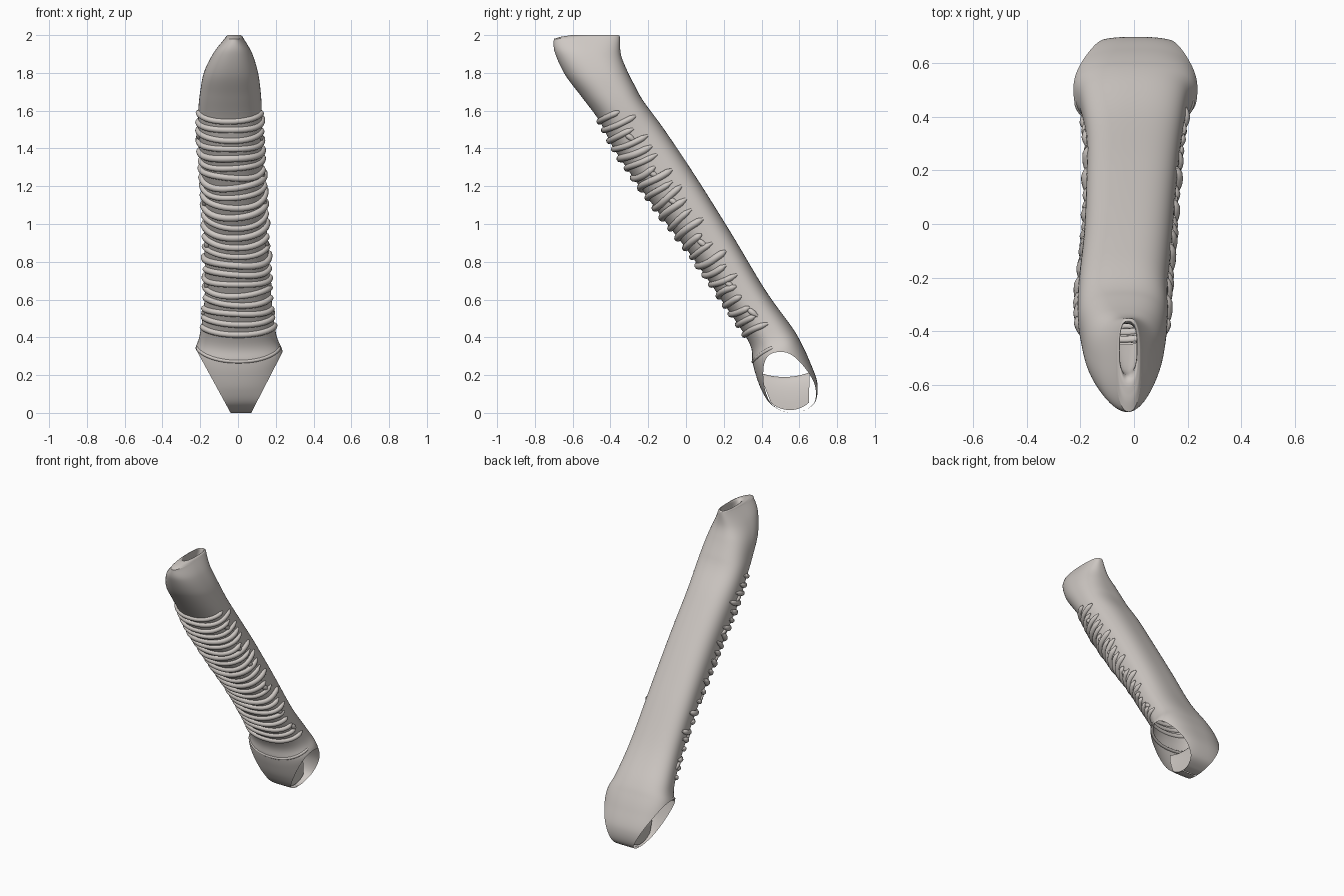
import bpy, bmesh, math, random
from mathutils import Vector

random.seed(4)
if "Cube" in bpy.data.objects:
    bpy.data.objects.remove(bpy.data.objects["Cube"])

tissue = bpy.data.materials.new("warm_grey_tissue")
colour = (0.62, 0.58, 0.55, 1)
tissue.diffuse_color = colour
tissue.use_nodes = True
tissue.node_tree.nodes["Principled BSDF"].inputs["Base Color"].default_value = colour

# Cross-sections: front y, front z, back y, back z, centre x, half width
TUBE = [(-.70, 1.98, -.35, 1.99, -.02, .048), (-.695, 1.91, -.345, 1.90, -.028, .102),
        (-.64, 1.79, -.315, 1.82, -.037, .142), (-.55, 1.67, -.27, 1.73, -.04, .16),
        (-.455, 1.54, -.225, 1.65, -.042, .168), (-.37, 1.38, -.115, 1.50, -.04, .167),
        (-.16, 1.08, .052, 1.25, -.022, .165), (.03, .83, .24, .95, -.01, .168),
        (.21, .565, .42, .65, 0, .177), (.335, .37, .56, .455, 0, .202),
        (.352, .27, .61, .37, .003, .233), (.37, .2, .652, .28, .003, .238),
        (.40, .12, .695, .16, .005, .235), (.445, .05, .685, .06, .01, .235),
        (.51, .01, .625, .012, .01, .235), (.565, 0, .57, 0, .01, .235)]
MOUTH = [TUBE[0], (-.64, 1.995, -.353, 1.997, -.02, .04), (-.57, 1.99, -.365, 1.99, -.022, .032),
         (-.54, 1.88, -.37, 1.88, -.03, .05), (-.45, 1.7, -.32, 1.74, -.035, .08)]
LIP = 10


def station(rows, t):
    """Smoothly interpolated cross-section at parameter t."""
    i = min(int(t), len(rows) - 2)
    u = t - i
    a, b, c, d = (rows[max(0, min(len(rows) - 1, i + k))] for k in (-1, 0, 1, 2))
    return [q + u * ((r - p) + u * (2 * p - 5 * q + 4 * r - s + u * (3 * (q - r) + s - p))) / 2
            for p, q, r, s in zip(a, b, c, d)]


def section(rows, t, angle, out=0):
    """Point on an oval section with a flatter back; angle zero is the front."""
    fy, fz, by, bz, xc, hw = station(rows, t)
    mid = Vector((xc, (fy + by) / 2, (fz + bz) / 2))
    half = Vector((0, (fy - by) / 2, (fz - bz) / 2))
    half += half.normalized() * out
    c, s = math.cos(angle), math.sin(angle)
    power = .9 if c > 0 else .74
    c, s = (math.copysign(abs(v) ** power, v) for v in (c, s))
    return mid + half * c + Vector(((hw + out) * s, 0, 0))


def finish(name, bm):
    bmesh.ops.recalc_face_normals(bm, faces=bm.faces)
    mesh = bpy.data.meshes.new(name)
    bm.to_mesh(mesh)
    bm.free()
    mesh.materials.append(tissue)
    for p in mesh.polygons:
        p.use_smooth = True
    bpy.context.collection.objects.link(bpy.data.objects.new(name, mesh))


def skin(bm, rings, closed):
    for a, b in zip(rings, rings[1:]):
        for j in range(len(a) if closed else len(a) - 1):
            n = (j + 1) % len(a)
            bm.faces.new((a[j], a[n], b[n], b[j]))


def loft(rows, steps, sides=80):
    bm = bmesh.new()
    total = (len(rows) - 1) * steps
    skin(bm, [[bm.verts.new(section(rows, k / steps, 2 * math.pi * j / sides))
               for j in range(sides)] for k in range(total + 1)], True)
    return bm


# Main tube, its flared foot cut by two slanted planes into the branch openings
bm = loft(TUBE, 8)
for edge, direction in (((.07, 0, 0), (.33, 0, -.17)), ((-.05, 0, .02), (-.33, 0, -.18))):
    bmesh.ops.bisect_plane(bm, geom=bm.verts[:] + bm.edges[:] + bm.faces[:],
                           plane_co=edge, plane_no=direction, clear_outer=True)
finish("main_tube", bm)

# Folded rim at the upper mouth
finish("upper_mouth", loft(MOUTH, 5))

# Saddle-shaped ridge dividing the two openings, standing on the curved floor
bm = bmesh.new()
rings = []
for i in range(17):
    v = i / 8 - 1
    floor = .165 - .15 * math.sqrt(1 - (.67 * v) ** 2)
    top = .19 + .025 * v * v
    ring = []
    for j in range(17):
        a = math.pi * j / 16
        s = math.sin(a)
        ring.append(bm.verts.new((.01 + .045 * math.cos(a),
                                  .55 - .03 * s + v * (.1 + .035 * s),
                                  floor + (top - floor) * s)))
    rings.append(ring)
skin(bm, rings, False)
finish("dividing_ridge", bm)


def cord(name, points, radius):
    """Rounded strand with tapered ends."""
    curve = bpy.data.curves.new(name, "CURVE")
    curve.dimensions = "3D"
    curve.bevel_depth = radius
    curve.bevel_resolution = 3
    curve.use_fill_caps = True
    spline = curve.splines.new("POLY")
    spline.points.add(len(points) - 1)
    last = len(points) - 1
    for i, (p, co) in enumerate(zip(spline.points, points)):
        p.co = (*co, 1)
        p.radius = min(1, .35 + .3 * min(i, last - i))
    spline.use_smooth = True
    curve.materials.append(tissue)
    bpy.context.collection.objects.link(bpy.data.objects.new(name, curve))


def t_at_front_height(z):
    return min((k / 100 for k in range(300, 1000)), key=lambda t: abs(station(TUBE, t)[1] - z))


# Soft lip across the front, where the foot begins, rising towards the sides
lip_angles = [math.radians(4.5 * i - 90) for i in range(41)]
cord("foot_lip", [section(TUBE, LIP - .4 * math.sin(a) ** 2, a, -.005) for a in lip_angles], .01)

# C-shaped ribs round the front and sides, slightly wavy
COUNT = 23
levels = [t_at_front_height(1.545 - k * (1.545 - .42) / (COUNT - 1)) for k in range(COUNT)]
for k, t in enumerate(levels):
    start = -math.radians(random.uniform(84, 108))
    end = math.radians(random.uniform(84, 108))
    phase = random.uniform(0, 6)
    wave = random.uniform(.012, .03)
    pts = []
    for i in range(41):
        a = start + (end - start) * i / 40
        pts.append(section(TUBE, t + wave * math.sin(2.3 * a + phase), a, .001))
    cord(f"rib_{k + 1}", pts, random.uniform(.016, .02))

# Short bridges joining some neighbouring ribs at the sides
for k in (2, 6, 9, 13, 17, 20):
    for name, side in (("left", 1), ("right", -1)):
        a = side * math.radians(random.uniform(60, 82))
        pts = [section(TUBE, levels[k] + (levels[k + 1] - levels[k]) * i / 6,
                       a + side * .03 * i, -.003) for i in range(7)]
        cord(f"rib_bridge_{k}_{name}", pts, .016)
